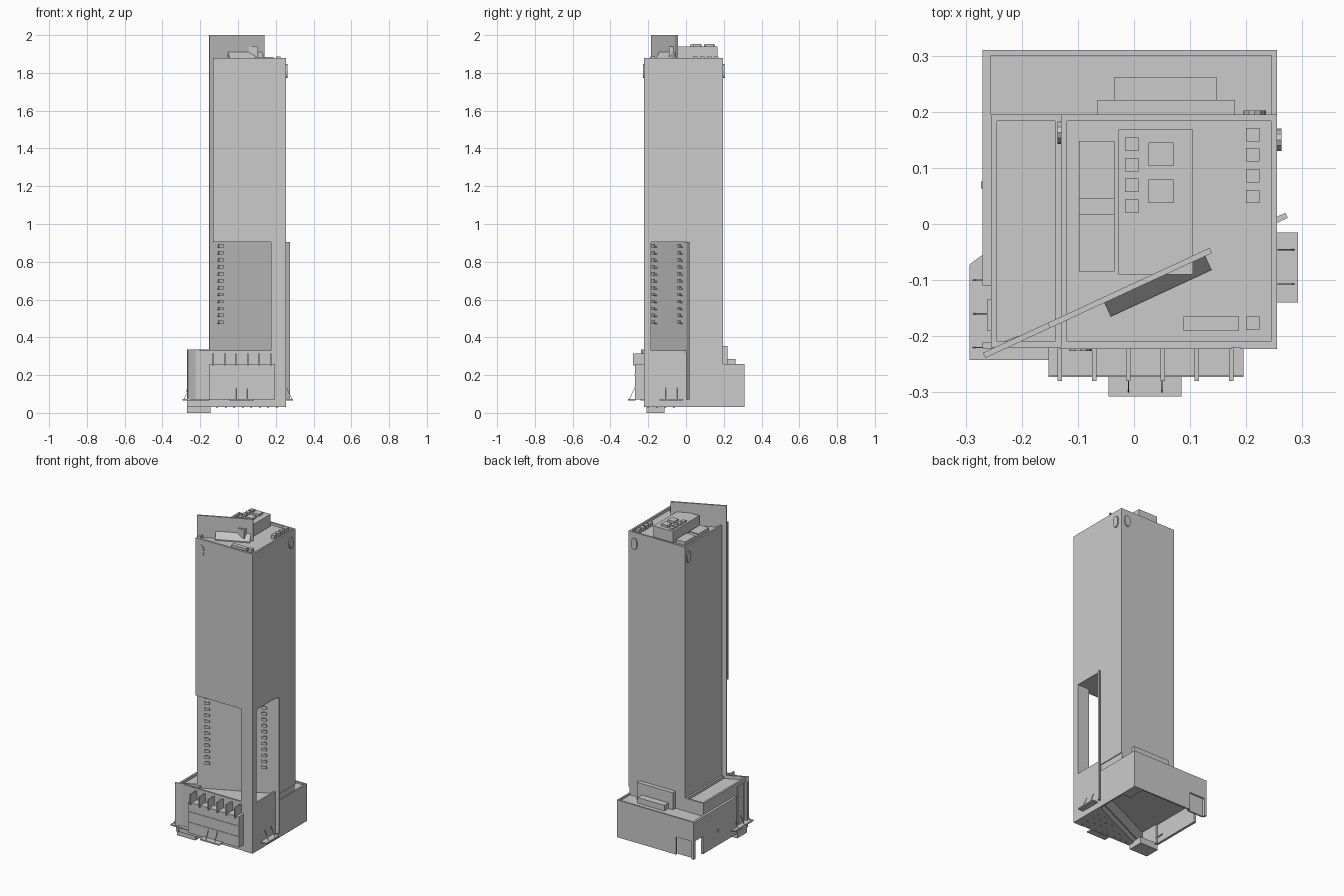
import bpy, bmesh, math
from mathutils import Vector


def prism(name, pts, z0, z1):
    """Extrude a plan outline between two heights."""
    bm = bmesh.new()
    f = bm.faces.new([bm.verts.new((x, y, z0)) for x, y in pts])
    r = bmesh.ops.extrude_face_region(bm, geom=[f])
    for v in r['geom']:
        if isinstance(v, bmesh.types.BMVert):
            v.co.z = z1
    bmesh.ops.recalc_face_normals(bm, faces=bm.faces)
    me = bpy.data.meshes.new(name)
    bm.to_mesh(me)
    bm.free()
    ob = bpy.data.objects.new(name, me)
    bpy.context.collection.objects.link(ob)
    return ob


def box(name, x0, x1, y0, y1, z0, z1):
    return prism(name, [(x0, y0), (x1, y0), (x1, y1), (x0, y1)], z0, z1)


def parapet(name, x0, x1, y0, y1, z0, z1, t=0.011):
    """Four low walls around a roof."""
    box(name + "_front", x0, x1, y0, y0 + t, z0, z1)
    box(name + "_back", x0, x1, y1 - t, y1, z0, z1)
    box(name + "_left", x0, x0 + t, y0 + t, y1 - t, z0, z1)
    box(name + "_right", x1 - t, x1, y0 + t, y1 - t, z0, z1)


def diag(x):
    """Depth of the diagonal blade at a given x."""
    return -0.18 + (x + 0.15) * 0.463


N = Vector((0.42, -0.907))  # outward direction of the diagonal


def blade(name, x0, x1, z0, z1, near=-0.005, far=0.005):
    a, b = Vector((x0, diag(x0))), Vector((x1, diag(x1)))
    return prism(name, [a + N * near, b + N * near, b + N * far, a + N * far], z0, z1)


def rod(name, a, b, r=0.0012):
    a, b = Vector(a), Vector(b)
    d = b - a
    bpy.ops.mesh.primitive_cylinder_add(vertices=6, radius=r, depth=d.length, location=(a + b) / 2)
    ob = bpy.context.object
    ob.rotation_euler = d.to_track_quat('Z', 'Y').to_euler()
    ob.name = name


# Tower shaft: full block above, sliced along the diagonal below
box("tower_upper", -0.13, 0.255, -0.22, 0.195, 0.905, 1.865)
prism("tower_lower", [(-0.13, 0.195), (-0.13, diag(-0.13)), (0.255, diag(0.255)), (0.255, 0.195)], 0.3, 0.905)
parapet("tower_parapet", -0.13, 0.255, -0.22, 0.195, 1.865, 1.88)
box("front_panel", -0.133, 0.175, -0.223, -0.22, 0.905, 1.88)
box("corner_panel", 0.19, 0.255, -0.223, -0.22, 0.03, 1.88)
box("corner_column", 0.175, 0.255, -0.22, -0.185, 0.03, 0.905)

# Diagonal blade running through the building
blade("blade_tall", -0.152, 0.137, 0.33, 2.0)
blade("blade_low", -0.152, 0.272, 0.07, 0.905)
blade("blade_tail", -0.267, -0.15, 0.07, 0.335)

# Small balconies on the diagonal wall
for i in range(12):
    z = 0.47 + i * 0.0369
    for x in (-0.098, 0.196):
        blade("balcony", x - 0.013, x + 0.013, z, z + 0.006, 0, 0.022)
        blade("balcony_rail", x - 0.013, x + 0.013, z + 0.006, z + 0.018, 0.018, 0.022)

# Podium: solid front wedge, hollow at the rear, open underneath
prism("podium_wedge", [(-0.255, -0.22), (0.255, -0.22), (0.255, diag(0.255)), (-0.235, -0.219)], 0.03, 0.315)
box("podium_front_wall", -0.255, 0.255, -0.22, -0.21, 0.315, 0.33)
box("podium_side_rim", 0.245, 0.255, -0.21, 0.0, 0.315, 0.33)
prism("side_roof", [(-0.255, -0.219), (-0.13, diag(-0.13)), (-0.13, 0.195), (-0.255, 0.195)], 0.15, 0.315)
parapet("side_parapet", -0.255, -0.13, -0.22, 0.195, 0.315, 0.33)
box("tower_ceiling", -0.135, 0.25, -0.17, 0.195, 0.15, 0.3)
box("rear_roof", -0.265, 0.25, -0.105, 0.305, 0.15, 0.25)
box("right_wall", 0.245, 0.255, 0.0, 0.31, 0.03, 0.26)
box("rear_wall", -0.15, 0.245, 0.3, 0.31, 0.03, 0.26)
box("rear_bay_lintel", -0.27, -0.15, 0.3, 0.31, 0.14, 0.26)
box("rear_bay_door", -0.26, -0.15, 0.285, 0.295, 0.03, 0.16)
box("left_wall", -0.27, -0.255, -0.11, 0.31, 0.14, 0.26)
box("left_wall_base", -0.27, -0.255, -0.11, 0.22, 0.03, 0.14)
box("left_front_wall", -0.255, -0.245, -0.22, -0.1, 0.03, 0.315)
box("rear_corner_post", -0.27, -0.255, 0.295, 0.31, 0.03, 0.14)
box("dock_beam", 0.19, 0.255, 0.195, 0.305, 0.03, 0.065)
box("rear_vent_high", -0.065, 0.18, 0.195, 0.221, 0.25, 0.355)
box("rear_vent_low", -0.035, 0.147, 0.221, 0.262, 0.25, 0.285)
box("side_sign", -0.273, -0.27, 0.063, 0.076, 0.11, 0.125)
box("left_pier", -0.262, -0.25, -0.19, -0.135, 0.03, 0.31)
box("corner_pier", -0.27, -0.25, -0.222, -0.21, 0.03, 0.31)

# Sloping-ground plinth
box("plinth", -0.27, -0.145, -0.21, -0.115, 0.0, 0.04)

# Downlights on the soffit
for i in range(8):
    for j in range(4):
        x, y = -0.11 + i * 0.045, -0.2 + j * 0.045
        if y < diag(x) - 0.02:
            box("downlight", x - 0.004, x + 0.004, y - 0.004, y + 0.004, 0.026, 0.031)

# Projecting front bay with vertical fins
box("front_bay", -0.152, 0.195, -0.27, -0.22, 0.07, 0.26)
for z in (0.13, 0.195):
    box("bay_ledge", -0.152, 0.195, -0.273, -0.27, z, z + 0.008)
for i in range(6):
    x = -0.132 + i * 0.061
    prism("bay_fin", [(x - 0.004, -0.28), (x + 0.004, -0.28), (x + 0.004, -0.22), (x - 0.004, -0.22)], 0.25, 0.315)

# Entrance canopies with tie rods
box("front_canopy", -0.045, 0.085, -0.307, -0.268, 0.066, 0.074)
for x in (-0.01, 0.05):
    rod("front_tie", (x, -0.3, 0.072), (x, -0.27, 0.135))
box("right_canopy", 0.253, 0.292, -0.14, -0.015, 0.066, 0.074)
for y in (-0.046, -0.107):
    rod("right_tie", (0.286, y, 0.072), (0.256, y, 0.135))
prism("left_canopy", [(-0.293, -0.242), (-0.15, -0.242), (-0.15, -0.215), (-0.25, -0.215),
                      (-0.25, -0.055), (-0.27, -0.055), (-0.293, -0.072)], 0.066, 0.073)
for y in (-0.1, -0.16, -0.22):
    rod("left_tie", (-0.288, y, 0.07), (-0.256, y, 0.13))

# Rooftop plant
box("plant_room", -0.028, 0.105, -0.09, 0.168, 1.865, 1.94)
for y in (0.142, 0.106, 0.069, 0.032):
    box("small_fan", -0.016, 0.008, y - 0.012, y + 0.012, 1.94, 1.95)
for y in (0.124, 0.058):
    box("large_fan", 0.026, 0.07, y - 0.021, y + 0.021, 1.94, 1.953)
for y in (0.159, 0.123, 0.086, 0.049, -0.177):
    box("roof_vent", 0.2, 0.224, y - 0.012, y + 0.012, 1.865, 1.888)
box("duct_back", -0.098, -0.035, 0.045, 0.148, 1.865, 1.886)
box("duct_middle", -0.098, -0.035, 0.017, 0.045, 1.865, 1.88)
box("duct_front", -0.098, -0.035, -0.085, 0.017, 1.865, 1.886)
box("long_unit", 0.088, 0.187, -0.19, -0.165, 1.865, 1.884)

# Sloped panel leaning on the blade
lean = blade("sloped_panel", -0.055, 0.125, 1.865, 1.91, 0.005, 0.032)
for v in lean.data.vertices:
    base = (Vector(v.co[:2]) - Vector((-0.15, -0.18))).dot(N)
    if v.co.z > 1.9 and base > 0.02:
        v.co.z = 1.872

# Plain leaf-shaped plaques near the top corners
for x, y, turn in ((-0.095, -0.222, 0), (0.215, 0.198, 0), (-0.132, 0.163, 1), (0.258, 0.15, 1)):
    bpy.ops.mesh.primitive_cylinder_add(vertices=12, radius=0.02, depth=0.009, location=(x, y, 1.81))
    ob = bpy.context.object
    ob.name = "plaque"
    ob.scale = (1, 1.85, 1)
    ob.rotation_euler = (math.pi / 2, 0, turn * math.pi / 2)
